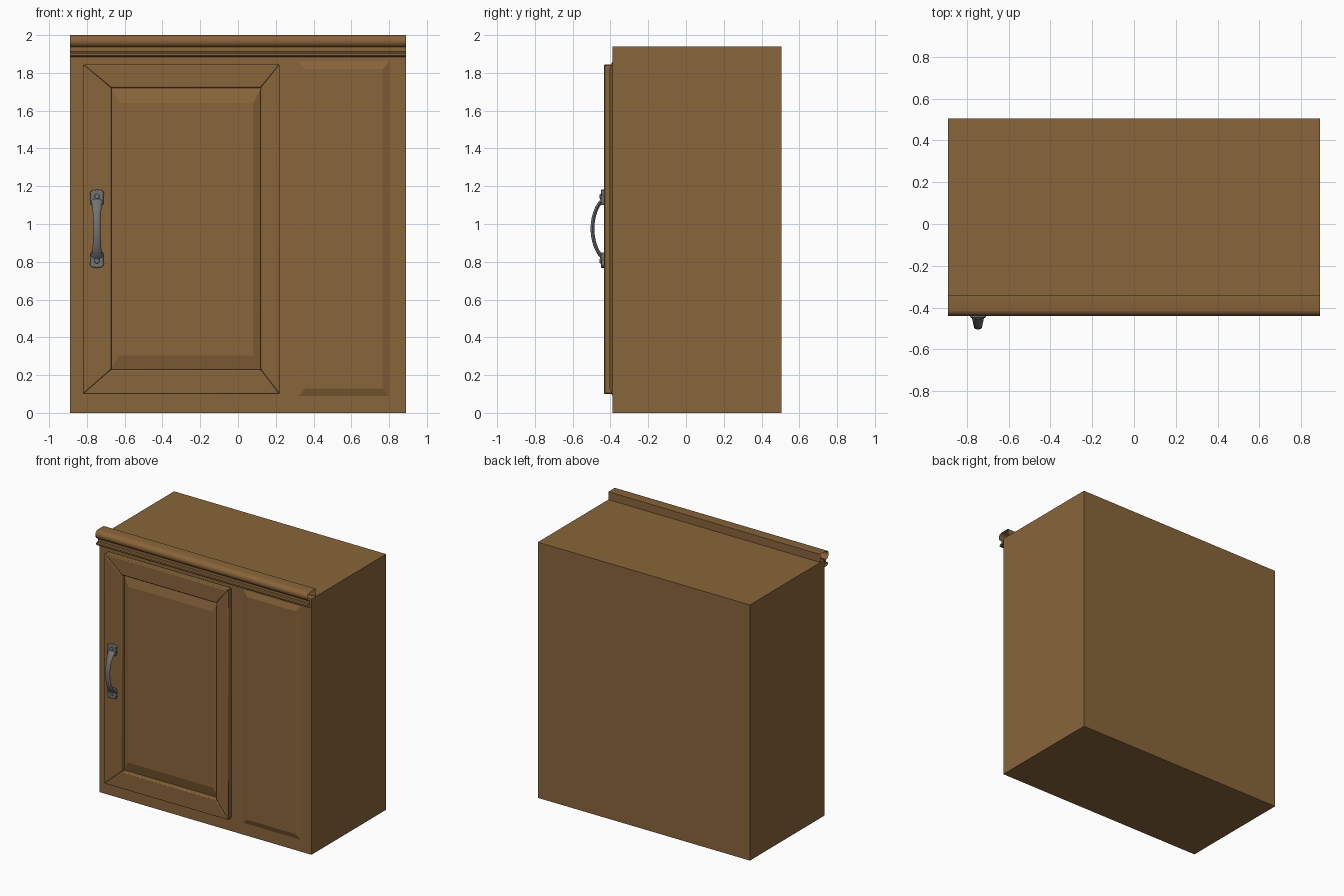
import bpy, bmesh, math

if "Cube" in bpy.data.objects:
    bpy.data.objects.remove(bpy.data.objects["Cube"])

wood = bpy.data.materials.new("wood")
wood.diffuse_color = (0.25, 0.13, 0.042, 1)
wood.use_nodes = True
wood.node_tree.nodes["Principled BSDF"].inputs["Base Color"].default_value = wood.diffuse_color
metal = bpy.data.materials.new("dark_metal")
metal.diffuse_color = (0.17, 0.17, 0.17, 1)
metal.use_nodes = True
metal.node_tree.nodes["Principled BSDF"].inputs["Base Color"].default_value = metal.diffuse_color


def make(name, verts, faces, mat, smooth=None, bevel=0, segs=1):
    me = bpy.data.meshes.new(name)
    me.from_pydata(verts, [], faces)
    bm = bmesh.new()
    bm.from_mesh(me)
    bmesh.ops.recalc_face_normals(bm, faces=bm.faces)
    bm.to_mesh(me)
    bm.free()
    me.materials.append(mat)
    ob = bpy.data.objects.new(name, me)
    bpy.context.collection.objects.link(ob)
    if bevel:
        m = ob.modifiers.new("bevel", 'BEVEL')
        m.width, m.segments = bevel, segs
    if smooth:
        bpy.ops.object.select_all(action='DESELECT')
        ob.select_set(True)
        bpy.context.view_layer.objects.active = ob
        bpy.ops.object.shade_smooth_by_angle(angle=math.radians(smooth))
    return ob


def prism(name, outline, y0, y1, mat, **kw):
    """Extrude an (x, z) outline from y0 to y1."""
    n = len(outline)
    verts = [(x, y, z) for y in (y0, y1) for x, z in outline]
    faces = [tuple(range(n)), tuple(range(2 * n - 1, n - 1, -1))]
    faces += [(i, (i + 1) % n, n + (i + 1) % n, n + i) for i in range(n)]
    return make(name, verts, faces, mat, **kw)


def rect(x0, x1, z0, z1):
    return [(x0, z0), (x1, z0), (x1, z1), (x0, z1)]


def raised_panel(name, outer, inner, y0, y1):
    """Sloped border from outer rectangle up to a flat inner field."""
    verts = [(x, y0, z) for x, z in outer] + [(x, y1, z) for x, z in inner]
    faces = [(4, 5, 6, 7)] + [(i, (i + 1) % 4, 4 + (i + 1) % 4, 4 + i) for i in range(4)]
    ob = make(name, verts, faces, wood)
    if ob.data.polygons[0].normal.y > 0:
        ob.data.flip_normals()
    return ob


# Cabinet body
prism("cabinet_body", rect(-0.89, 0.89, 0, 1.94), -0.39, 0.505, wood)

# Crown moulding: open-ended profile with a rounded nose
prof = [(-0.34, 1.94), (-0.34, 2.0), (-0.41, 2.0)]
prof += [(-0.41 - 0.03 * math.sin(a), 1.968 + 0.032 * math.cos(a))
         for a in (math.pi * k / 8 for k in range(1, 9))]
prof += [(-0.41, 1.912), (-0.425, 1.91), (-0.43, 1.903), (-0.43, 1.893),
         (-0.42, 1.885), (-0.39, 1.885)]
n = len(prof)
make("crown_moulding", [(x, y, z) for x in (-0.89, 0.89) for y, z in prof],
     [(i, i + 1, n + i + 1, n + i) for i in range(n - 1)], wood, smooth=35)

# Fixed side panel on the right
raised_panel("side_panel", rect(0.32, 0.80, 0.09, 1.86),
             rect(0.358, 0.765, 0.13, 1.82), -0.39, -0.405)

# Door: four mitred frame members around a raised panel
outer = rect(-0.82, 0.22, 0.10, 1.845)
inner = rect(-0.67, 0.12, 0.23, 1.72)
for i, part in enumerate(("bottom_rail", "right_stile", "top_rail", "left_stile")):
    j = (i + 1) % 4
    prism("door_" + part, [outer[i], outer[j], inner[j], inner[i]],
          -0.435, -0.385, wood, bevel=0.007, segs=2, smooth=35)
raised_panel("door_panel", rect(-0.68, 0.13, 0.22, 1.73),
             rect(-0.63, 0.08, 0.305, 1.64), -0.398, -0.42)

# Handle: arched strap that narrows toward the middle
HX, HZ = -0.747, 0.975
STEPS, SIDES = 24, 12
verts, faces = [], []
for i in range(STEPS + 1):
    t = -1 + 2 * i / STEPS
    a = t * math.radians(66)
    cz, cy = HZ + 0.178 * math.sin(a), -0.385 - 0.11 * math.cos(a)
    half = 0.019 + 0.015 * t * t
    dy, dz = -math.cos(a), math.sin(a)
    for k in range(SIDES):
        b = 2 * math.pi * k / SIDES
        r = 0.010 * math.sin(b)
        verts.append((HX + half * math.cos(b), cy + r * dy, cz + r * dz))
for i in range(STEPS):
    for k in range(SIDES):
        m = (k + 1) % SIDES
        faces.append((i * SIDES + k, i * SIDES + m, (i + 1) * SIDES + m, (i + 1) * SIDES + k))
faces += [tuple(range(SIDES)), tuple(range(STEPS * SIDES, (STEPS + 1) * SIDES))]
make("handle_strap", verts, faces, metal, smooth=40)

# Scalloped handle feet with screws, mirrored top and bottom
half_foot = [(0.0, 0.208), (0.012, 0.204), (0.022, 0.205), (0.034, 0.198),
             (0.038, 0.185), (0.033, 0.172), (0.036, 0.155), (0.033, 0.125)]
foot = half_foot + [(-x, z) for x, z in half_foot[:0:-1]]
for s, end in ((1, "upper"), (-1, "lower")):
    prism(end + "_handle_foot", [(HX + x, HZ + s * z) for x, z in foot],
          -0.449, -0.432, metal, bevel=0.004, segs=2, smooth=40)
    ring = [(HX + 0.014 * math.cos(math.pi * k / 8),
             HZ + s * 0.17 + 0.014 * math.sin(math.pi * k / 8)) for k in range(16)]
    prism(end + "_handle_screw", ring, -0.457, -0.44, metal, bevel=0.004, segs=2, smooth=40)
